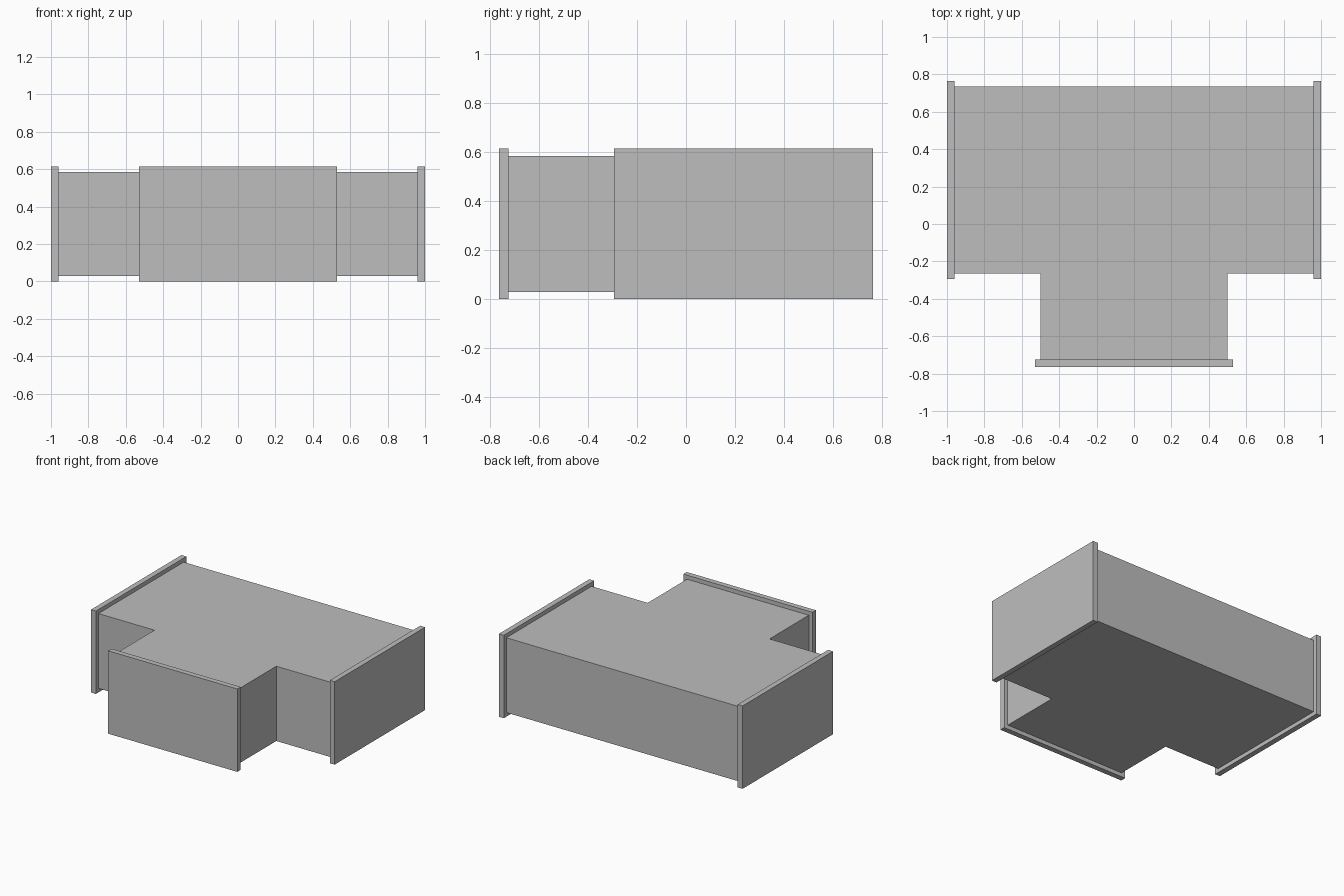
import bpy
import bmesh
from mathutils import Vector

cube = bpy.data.objects.get("Cube")
if cube:
    bpy.data.objects.remove(cube, do_unlink=True)

# Single sheet metal colour
metal = bpy.data.materials.new("grey_metal")
metal.use_nodes = True
grey = (0.515, 0.515, 0.515, 1.0)
metal.diffuse_color = grey
metal.node_tree.nodes["Principled BSDF"].inputs["Base Color"].default_value = grey

HEIGHT = 0.615     # flange height
LIP = 0.03         # how far flanges stand out from the duct
THICK = 0.04       # flange thickness
BACK, FRONT = 0.735, -0.265   # main duct walls
END, NOSE, HALF = 1.0, -0.765, 0.5   # duct ends, branch end, branch half width


def finish(name, bm):
    bmesh.ops.recalc_face_normals(bm, faces=bm.faces)
    mesh = bpy.data.meshes.new(name)
    bm.to_mesh(mesh)
    bm.free()
    mesh.materials.append(metal)
    obj = bpy.data.objects.new(name, mesh)
    bpy.context.collection.objects.link(obj)


def box(name, low, high):
    low, high = Vector(low), Vector(high)
    bm = bmesh.new()
    bmesh.ops.create_cube(bm, size=1)
    bmesh.ops.scale(bm, vec=high - low, verts=bm.verts)
    bmesh.ops.translate(bm, vec=(low + high) / 2, verts=bm.verts)
    finish(name, bm)


# Tee-shaped duct body, extruded from a mirrored half outline
side = END - THICK
half = [(HALF, NOSE + THICK), (HALF, FRONT), (side, FRONT), (side, BACK)]
outline = half + [(-x, y) for x, y in reversed(half)]
bm = bmesh.new()
face = bm.faces.new([bm.verts.new((x, y, LIP)) for x, y in outline])
top = bmesh.ops.extrude_face_region(bm, geom=[face], use_keep_orig=True)
moved = [v for v in top["geom"] if isinstance(v, bmesh.types.BMVert)]
bmesh.ops.translate(bm, vec=(0, 0, HEIGHT - 2 * LIP), verts=moved)
finish("duct_body", bm)

# End flanges
for name, x in (("right_flange", -END), ("left_flange", side)):
    box(name, (x, FRONT - LIP, 0), (x + THICK, BACK + LIP, HEIGHT))
box("front_flange", (-HALF - LIP, NOSE, 0), (HALF + LIP, NOSE + THICK, HEIGHT))
